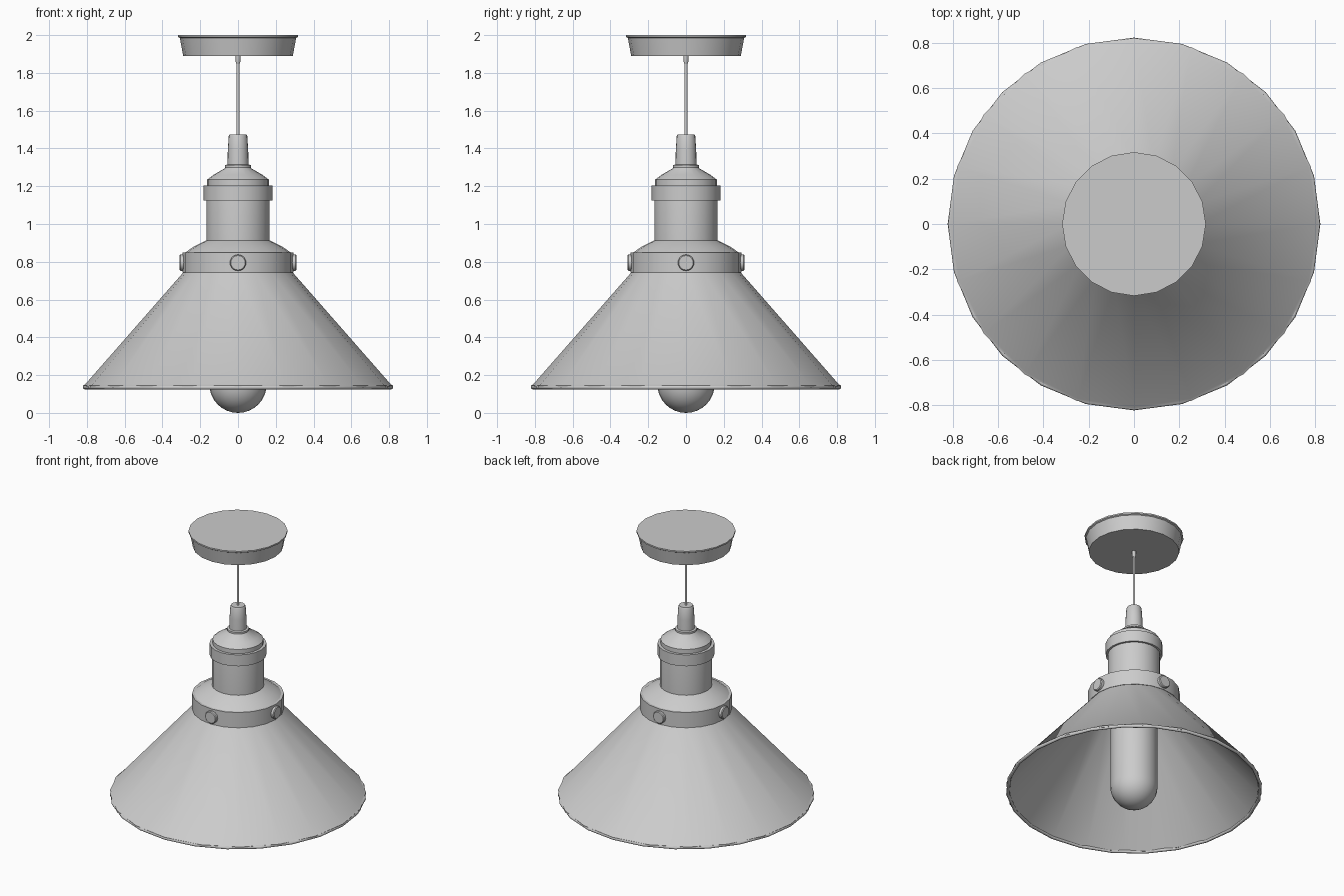
import bpy, bmesh, math
from mathutils import Vector

if "Cube" in bpy.data.objects:
    bpy.data.objects.remove(bpy.data.objects["Cube"])

SIDES = 20


def finish(ob, angle=35):
    bpy.ops.object.select_all(action='DESELECT')
    ob.select_set(True)
    bpy.context.view_layer.objects.active = ob
    bpy.ops.object.shade_smooth_by_angle(angle=math.radians(angle))


def lathe(name, profile, sides=SIDES, closed=False):
    """Revolve (radius, z) points around z; radius 0 becomes a pole."""
    bm = bmesh.new()
    rings = []
    for r, z in profile:
        if r == 0:
            rings.append([bm.verts.new((0, 0, z))] * sides)
        else:
            rings.append([bm.verts.new((r * math.cos(math.tau * i / sides),
                                        r * math.sin(math.tau * i / sides), z))
                          for i in range(sides)])
    pairs = list(zip(rings, rings[1:]))
    if closed:
        pairs.append((rings[-1], rings[0]))
    for a, b in pairs:
        for i in range(sides):
            j = (i + 1) % sides
            quad = list(dict.fromkeys((a[i], a[j], b[j], b[i])))
            bm.faces.new(quad)
    bmesh.ops.recalc_face_normals(bm, faces=bm.faces[:])
    me = bpy.data.meshes.new(name)
    bm.to_mesh(me)
    bm.free()
    ob = bpy.data.objects.new(name, me)
    bpy.context.collection.objects.link(ob)
    finish(ob)
    return ob


# Ceiling canopy
lathe("ceiling_canopy", [(0, 1.89), (0.29, 1.89), (0.308, 1.985),
                         (0.317, 1.99), (0.317, 2.0), (0, 2.0)])

# Cord and its grip under the canopy
lathe("cord", [(0, 1.46), (0.008, 1.46), (0.008, 1.9), (0, 1.9)], 12)
lathe("cord_grip", [(0, 1.848), (0.009, 1.848), (0.013, 1.86),
                    (0.013, 1.895), (0, 1.895)], 12)

# Strain relief sleeve with a small flange
lathe("cord_sleeve", [(0, 1.30), (0.07, 1.30), (0.07, 1.312), (0.056, 1.315),
                      (0.054, 1.39), (0.049, 1.465), (0.044, 1.475), (0, 1.475)])

# Socket cap, threaded ring and neck
lathe("socket_cap", [(0.163, 1.19), (0.163, 1.235), (0.13, 1.26),
                     (0.07, 1.295), (0.065, 1.305), (0, 1.305)])
lathe("socket_ring", [(0.16, 1.125), (0.182, 1.125), (0.182, 1.205),
                      (0.16, 1.205)], closed=True)
lathe("socket_neck", [(0.168, 0.90), (0.168, 1.13), (0.16, 1.2)])

# Sloping shoulder and collar band
lathe("shoulder", [(0.278, 0.80), (0.278, 0.85), (0.235, 0.88), (0.165, 0.915)])
lathe("collar_band", [(0.277, 0.742), (0.294, 0.742), (0.294, 0.85),
                      (0.277, 0.85)], closed=True)

# Four screw heads around the collar
for i in range(4):
    d = Vector((math.cos(i * math.pi / 2), math.sin(i * math.pi / 2), 0))
    bpy.ops.mesh.primitive_cylinder_add(
        vertices=20, radius=0.043, depth=0.04, location=d * 0.29 + Vector((0, 0, 0.795)),
        rotation=(0, math.pi / 2, i * math.pi / 2))
    screw = bpy.context.object
    screw.name = f"screw_{i + 1}"
    bev = screw.modifiers.new("edge", 'BEVEL')
    bev.width = 0.005
    bev.segments = 1
    finish(screw)

# Conical shade, thin-walled and open below
lathe("shade", [(0.284, 0.75), (0.81, 0.15), (0.82, 0.145), (0.82, 0.134),
                (0.806, 0.134), (0.274, 0.742)], closed=True)

# Rolled wire rim
bpy.ops.mesh.primitive_torus_add(major_segments=24, minor_segments=8,
                                 major_radius=0.811, minor_radius=0.011,
                                 location=(0, 0, 0.135))
rim = bpy.context.object
rim.name = "shade_rim"
finish(rim, 60)

# Bulb: hemispherical end, straight body, narrowing into the socket
R = 0.152
bulb = [(0, 0.0)]
bulb += [(R * math.sin(a), R - R * math.cos(a))
         for a in (math.pi / 2 * k / 8 for k in range(1, 9))]
bulb += [(R, 0.58), (0.14, 0.65), (0.1, 0.72), (0.08, 0.8), (0.08, 0.95), (0, 0.95)]
lathe("bulb", bulb, 24)
